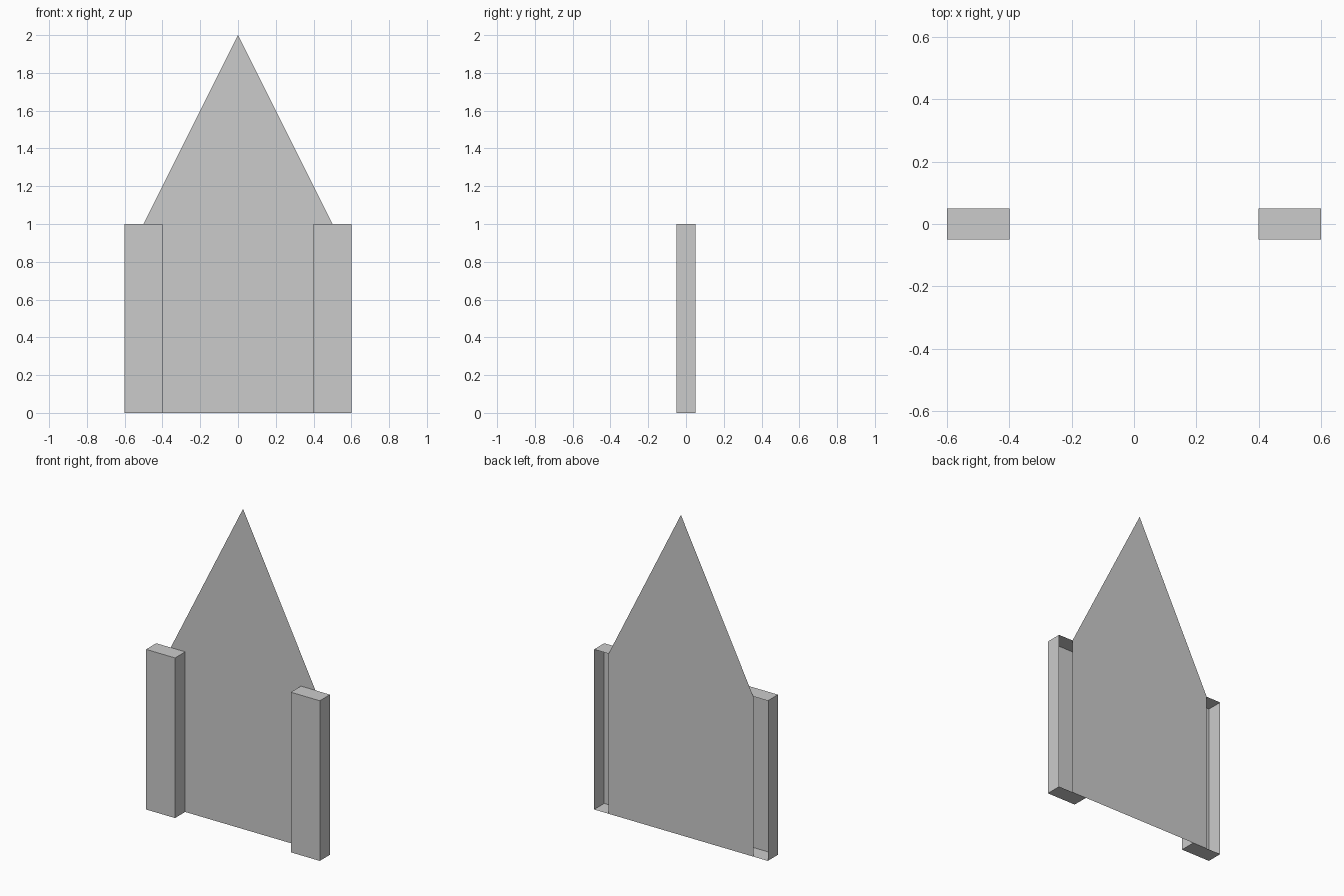
import bpy
import bmesh

if "Cube" in bpy.data.objects:
    bpy.data.objects.remove(bpy.data.objects["Cube"])


def finish(name, bm):
    mesh = bpy.data.meshes.new(name)
    bm.to_mesh(mesh)
    bm.free()
    obj = bpy.data.objects.new(name, mesh)
    bpy.context.collection.objects.link(obj)
    return obj


# Thin pointed panel, lying on the back plane of the posts
bm = bmesh.new()
outline = [(-0.5, 0), (-0.5, 1), (0, 2), (0.5, 1), (0.5, 0)]
bm.faces.new([bm.verts.new((x, 0.05, z)) for x, z in outline])
finish("pointed_panel", bm)

# Hollow side posts, open at the back
for side, x in (("left", -0.5), ("right", 0.5)):
    bm = bmesh.new()
    bmesh.ops.create_cube(bm, size=1)
    bmesh.ops.scale(bm, vec=(0.2, 0.1, 1), verts=bm.verts)
    bmesh.ops.translate(bm, vec=(x, 0, 0.5), verts=bm.verts)
    bm.normal_update()
    back = [f for f in bm.faces if f.normal.y > 0.9]
    bmesh.ops.delete(bm, geom=back, context='FACES_ONLY')
    finish(side + "_post", bm)
